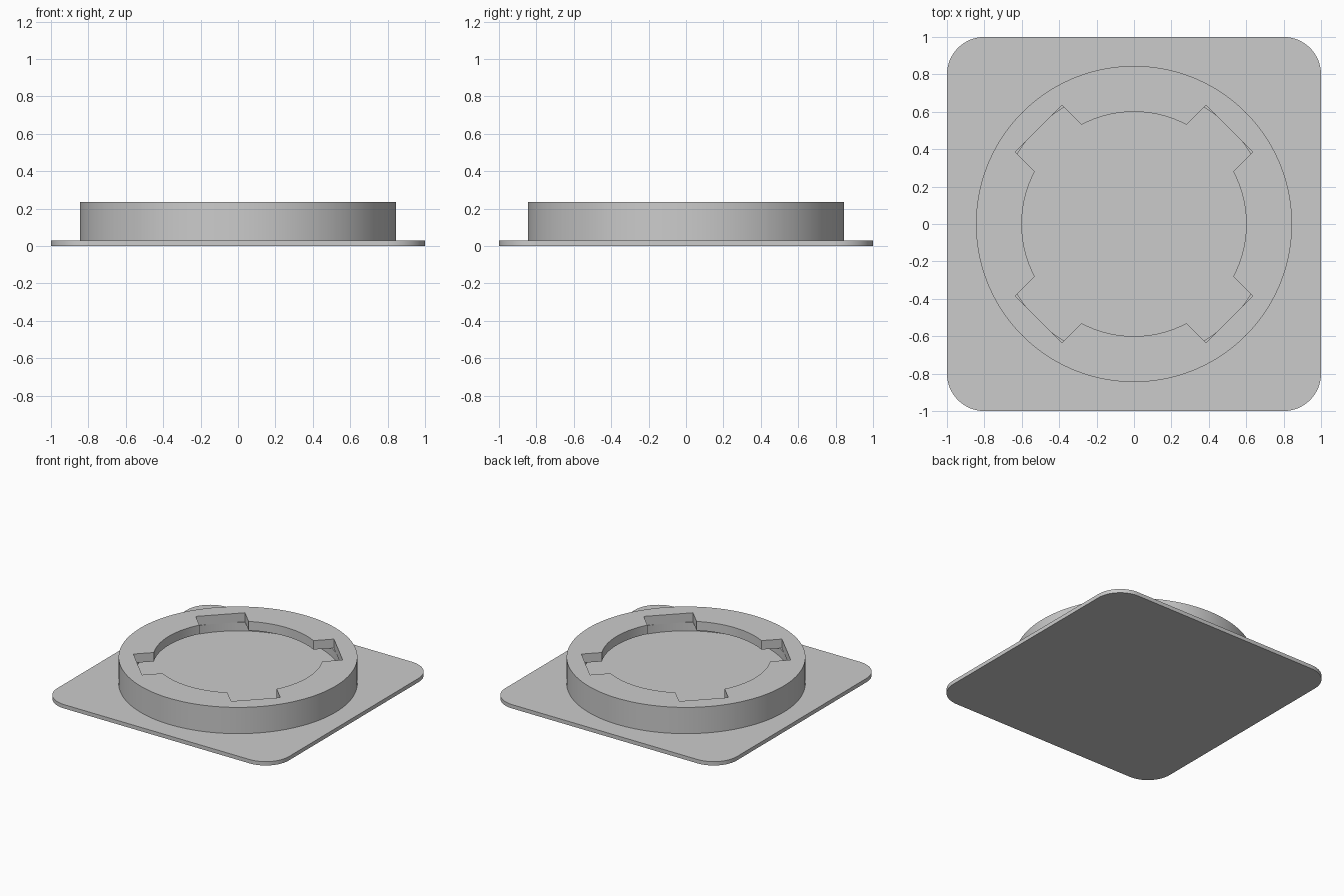
import bpy, bmesh, math

if "Cube" in bpy.data.objects:
    bpy.data.objects.remove(bpy.data.objects["Cube"])

grey = bpy.data.materials.new("light grey")
grey.diffuse_color = (0.6, 0.6, 0.6, 1)
grey.use_nodes = True
grey.node_tree.nodes["Principled BSDF"].inputs["Base Color"].default_value = grey.diffuse_color

PLATE_TOP, FLOOR, LIP_BOTTOM, TOP = 0.03, 0.10, 0.165, 0.235
OUTER_R, POCKET_R, THROAT_R = 0.845, 0.727, 0.60
NOTCH_REACH, NOTCH_HALF = 0.721, 0.177


def finish(name, bm):
    mesh = bpy.data.meshes.new(name)
    bm.to_mesh(mesh)
    bm.free()
    obj = bpy.data.objects.new(name, mesh)
    bpy.context.collection.objects.link(obj)
    mesh.materials.append(grey)
    bpy.ops.object.select_all(action='DESELECT')
    obj.select_set(True)
    bpy.context.view_layer.objects.active = obj
    bpy.ops.object.shade_smooth_by_angle(angle=math.radians(30))
    return obj


# Base plate: square with rounded corners
bm = bmesh.new()
R = 0.2
corners = [(1, 1), (-1, 1), (-1, -1), (1, -1)]
outline = []
for k, (sx, sy) in enumerate(corners):
    for i in range(17):
        a = math.radians(90 * k + 90 * i / 16)
        outline.append(bm.verts.new((sx * (1 - R) + R * math.cos(a),
                                     sy * (1 - R) + R * math.sin(a), 0)))
face = bm.faces.new(outline)
ext = bmesh.ops.extrude_face_region(bm, geom=[face])
bmesh.ops.translate(bm, vec=(0, 0, PLATE_TOP),
                    verts=[v for v in ext["geom"] if isinstance(v, bmesh.types.BMVert)])
bmesh.ops.recalc_face_normals(bm, faces=bm.faces)
finish("base_plate", bm)

# Quarter outline of the throat: a notch on the diagonal, plain arcs beside it
inner_a = math.asin(NOTCH_HALF / THROAT_R)
outer_a = math.atan2(NOTCH_HALF, NOTCH_REACH)
half = [(outer_a * i / 8, NOTCH_REACH / math.cos(outer_a * i / 8)) for i in range(9)]
cross = math.acos(NOTCH_REACH / POCKET_R)
half.append((cross, POCKET_R))
side_a = math.asin(NOTCH_HALF / POCKET_R)
half.append((side_a, POCKET_R))
half += [(inner_a + (math.pi / 4 - inner_a) * i / 12, THROAT_R) for i in range(13)]
half.sort()
quarter = [(-a, r) for a, r in reversed(half[1:-1])] + half
throat = [(a + math.pi / 4 + k * math.pi / 2, r) for k in range(4) for a, r in quarter]

# Socket ring: pocket floor, undercut wall, notched lip and outer wall
bm = bmesh.new()


def loop(z, radius=None):
    return [bm.verts.new(((radius or r) * math.cos(a), (radius or r) * math.sin(a), z))
            for a, r in throat]


loops = [loop(FLOOR, POCKET_R), loop(LIP_BOTTOM, POCKET_R), loop(LIP_BOTTOM),
         loop(TOP), loop(TOP, OUTER_R), loop(PLATE_TOP, OUTER_R)]
bm.faces.new(loops[0])
n = len(throat)
for lower, upper in zip(loops, loops[1:]):
    for i in range(n):
        j = (i + 1) % n
        bm.faces.new((lower[j], lower[i], upper[i], upper[j]))
bmesh.ops.remove_doubles(bm, verts=bm.verts, dist=1e-5)
finish("socket_ring", bm)
